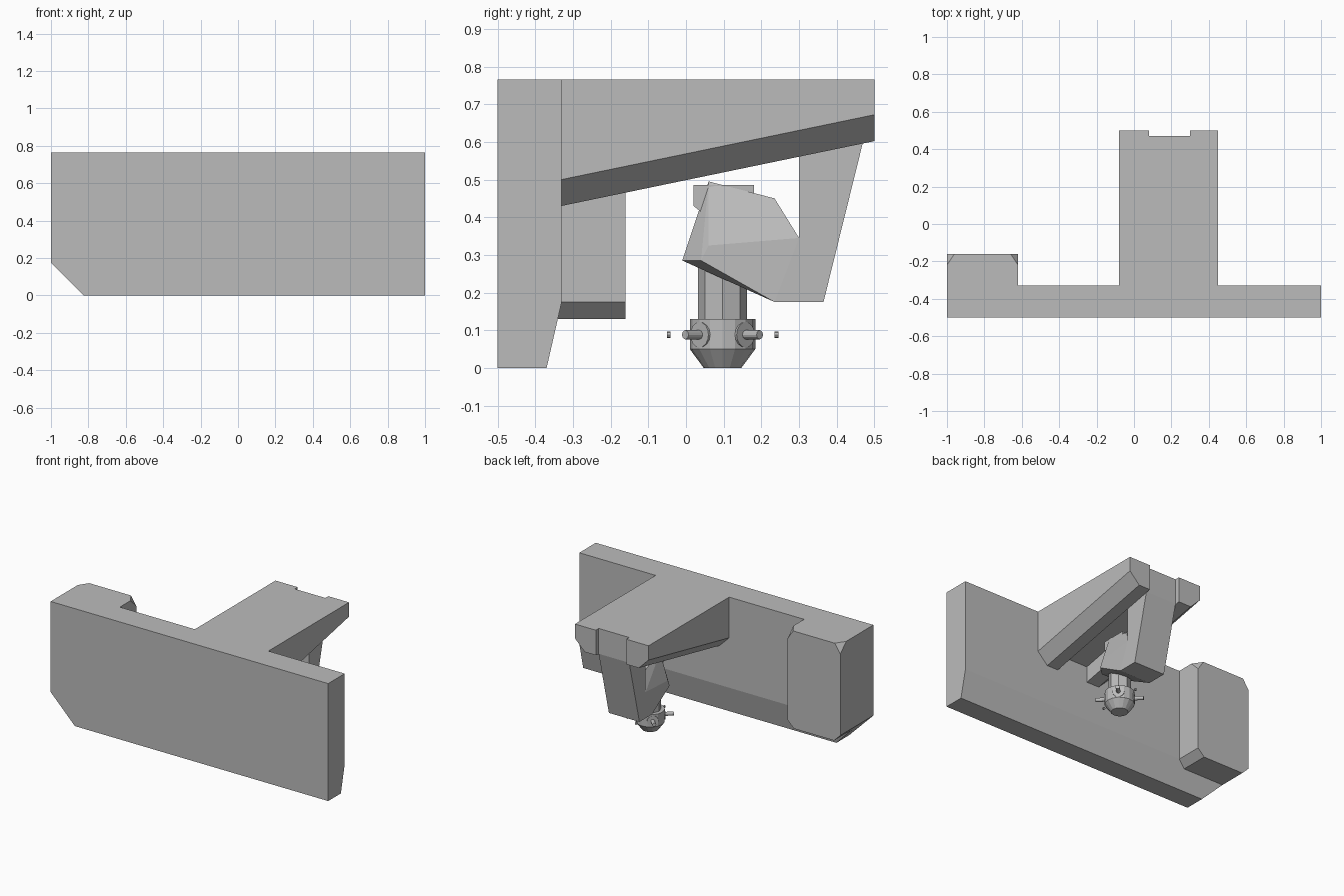
import bpy, bmesh, math
from mathutils import Vector, Matrix

cube = bpy.data.objects.get("Cube")
if cube:
    bpy.data.objects.remove(cube, do_unlink=True)

grey = bpy.data.materials.new("plain grey")
grey.use_nodes = True
grey.diffuse_color = (0.5, 0.5, 0.5, 1)
grey.node_tree.nodes["Principled BSDF"].inputs["Base Color"].default_value = (0.5, 0.5, 0.5, 1)


def finish(name, bm):
    bmesh.ops.recalc_face_normals(bm, faces=bm.faces)
    mesh = bpy.data.meshes.new(name)
    bm.to_mesh(mesh)
    bm.free()
    mesh.materials.append(grey)
    obj = bpy.data.objects.new(name, mesh)
    bpy.context.collection.objects.link(obj)
    return obj


def loft(name, start, end):
    """Closed solid between two matching rings of points."""
    bm = bmesh.new()
    a = [bm.verts.new(p) for p in start]
    b = [bm.verts.new(p) for p in end]
    bm.faces.new(a)
    bm.faces.new(b)
    for i in range(len(a)):
        j = (i + 1) % len(a)
        bm.faces.new((a[i], a[j], b[j], b[i]))
    return finish(name, bm)


def slice_off(obj, point, normal):
    """Cut away what lies on the normal's side and cap the cut."""
    bm = bmesh.new()
    bm.from_mesh(obj.data)
    cut = bmesh.ops.bisect_plane(bm, geom=bm.verts[:] + bm.edges[:] + bm.faces[:],
                                 plane_co=point, plane_no=normal, clear_outer=True)
    edges = [e for e in cut["geom_cut"] if isinstance(e, bmesh.types.BMEdge)]
    bmesh.ops.contextual_create(bm, geom=edges)
    bmesh.ops.recalc_face_normals(bm, faces=bm.faces)
    bm.to_mesh(obj.data)
    bm.free()


def side_prism(name, profile, x0, x1):
    return loft(name, [(x0, y, z) for y, z in profile], [(x1, y, z) for y, z in profile])


def tube(name, centre, direction, radius, length, sides=12, tip=None):
    bm = bmesh.new()
    turn = Vector(direction).to_track_quat('Z', 'Y').to_matrix().to_4x4()
    bmesh.ops.create_cone(bm, cap_ends=True, segments=sides, radius1=radius,
                          radius2=radius if tip is None else tip, depth=length,
                          matrix=Matrix.Translation(centre) @ turn)
    return finish(name, bm)


TOP = 0.765

# Wall slab with a tapered foot and one clipped corner
wall = side_prism("wall", [(-.5, 0), (-.37, 0), (-.33, .175), (-.33, TOP), (-.5, TOP)], -1, 1)
slice_off(wall, (-1, 0, .175), (-1, 0, -1))

# Pillar behind the wall, with clipped lower sides and upper corners
outline = [(-1, .175), (-.955, .13), (-.665, .13), (-.62, .175), (-.62, TOP), (-1, TOP)]
pillar = loft("pillar", [(x, -.34, z) for x, z in outline], [(x, -.16, z) for x, z in outline])
for edge_x, side in ((-1, -1), (-.62, 1)):
    slice_off(pillar, (edge_x, -.22, TOP), (side * .06, .04, .04))

# Overhead beam: two bevelled rails and a raised deck between them
def rail(name, outer, inner):
    bevel = outer + (.07 if inner > outer else -.07)
    def section(y, low):
        return [(outer, y, TOP), (outer, y, low + .07), (bevel, y, low), (inner, y, low), (inner, y, TOP)]
    loft(name, section(-.34, .428), section(.5, .602))

rail("beam_rail_right", -.08, .08)
rail("beam_rail_left", .45, .30)
side_prism("beam_deck", [(-.34, .53), (.47, .70), (.47, TOP), (-.34, TOP)], .08, .30)

# Hanging arm set between the rails
side_prism("hanging_arm", [(.30, .175), (.365, .175), (.47, .60), (.47, TOP - .001), (.30, TOP - .001)], .08, .30)

# Faceted head in front of the arm
MID = .19
head = bmesh.new()
for y, z, half in ((.06, .495, .045), (.235, .45, .06), (.30, .345, .11), (.30, .175, .11),
                   (.235, .175, .11), (.06, .325, .10), (.04, .285, .10), (-.01, .285, .045)):
    for s in (-1, 1):
        head.verts.new((MID + s * half, y, z))
bmesh.ops.convex_hull(head, input=head.verts)
bmesh.ops.dissolve_limit(head, angle_limit=.02, verts=head.verts, edges=head.edges)
finish("head", head)
side_prism("head_block", [(.045, .41), (.18, .41), (.18, .485), (.02, .485), (.02, .43)], .14, .24)

# Neck and faceted turret
HUB_Y = .097
tube("neck", (MID, HUB_Y, .20), (0, 0, 1), .065, .18, 8)
turret = tube("turret", (MID, HUB_Y, .09), (0, 0, 1), .087, .08, 16)
tube("turret_base", (MID, HUB_Y, .025), (0, 0, 1), .05, .05, 16, tip=.087)

# Radial rods with collars, repeated around the turret
for k in range(4):
    a = math.radians(45 + 90 * k)
    d = Vector((math.cos(a), math.sin(a), 0))
    hub = Vector((MID, HUB_Y, .088))
    tube(f"rod_{k + 1}", hub + d * .07, d, .012, .14)
    tube(f"collar_{k + 1}", hub + d * .08, d, .034, .014, 16)
for s, side in ((-1, "front"), (1, "back")):
    tube(f"pin_{side}", (MID, HUB_Y + s * .143, .088), (0, 1, 0), .008, .01, 8)
